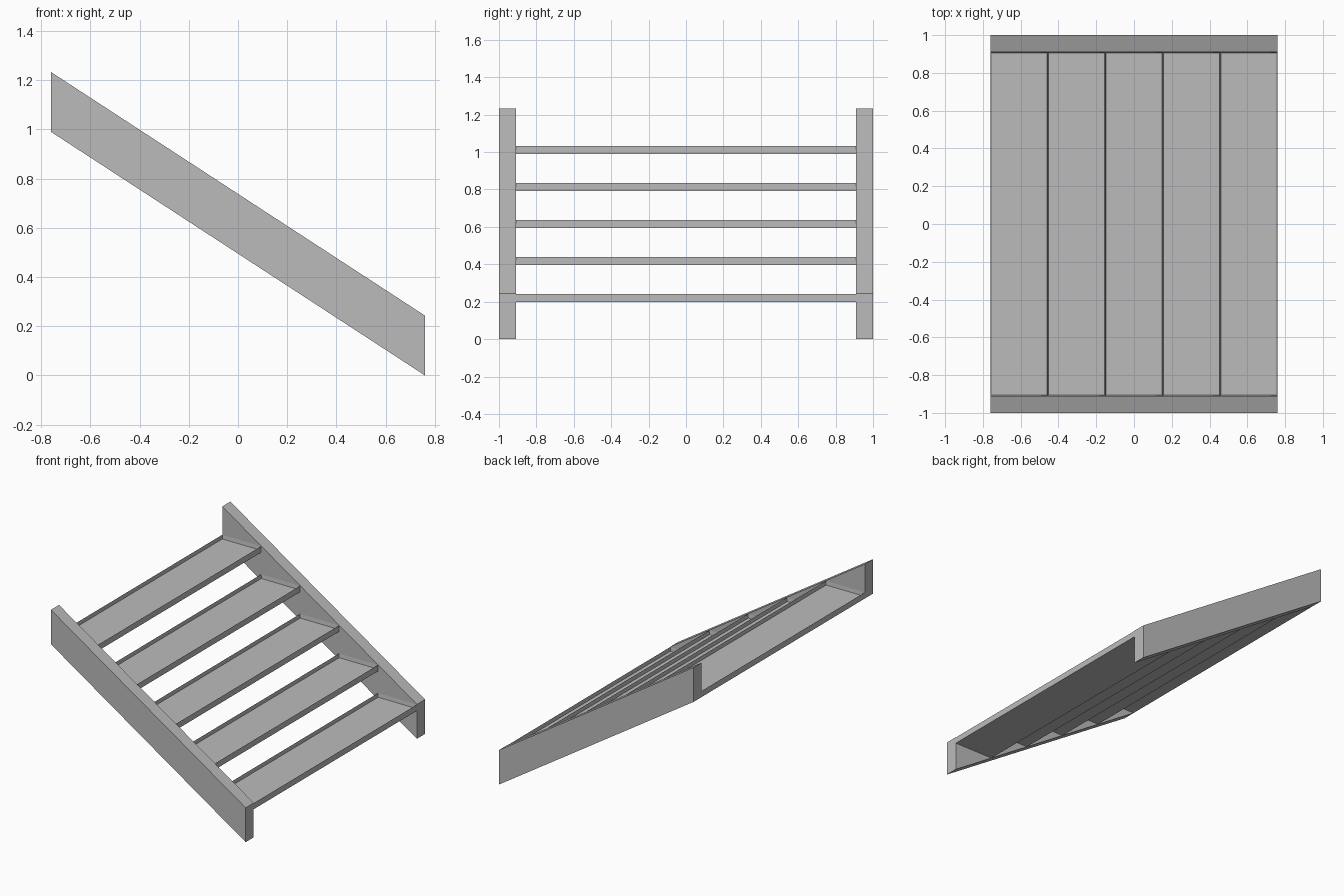
import bpy
import bmesh
from mathutils import Vector

cube = bpy.data.objects.get("Cube")
if cube:
    bpy.data.objects.remove(cube, do_unlink=True)

HALF_RUN = 0.76       # half the horizontal length
RISE = 0.99           # height gained by the lower edge
BOARD_HEIGHT = 0.243  # vertical height of the side boards
INNER, OUTER = 0.91, 1.0
STEPS = 5
THICK = 0.043

grey = bpy.data.materials.new("plain_grey")
grey.use_nodes = True
grey.diffuse_color = (0.5, 0.5, 0.5, 1)
grey.node_tree.nodes["Principled BSDF"].inputs["Base Color"].default_value = (0.5, 0.5, 0.5, 1)


def prism(name, profile, y0, y1, recess=0):
    """Extrude an x-z profile along y, optionally sinking a panel into its top."""
    bm = bmesh.new()
    base = bm.faces.new([bm.verts.new((x, y0, z)) for x, z in profile])
    side = bmesh.ops.extrude_face_region(bm, geom=[base])["geom"]
    moved = [v for v in side if isinstance(v, bmesh.types.BMVert)]
    bmesh.ops.translate(bm, verts=moved, vec=(0, y1 - y0, 0))
    bmesh.ops.recalc_face_normals(bm, faces=bm.faces)
    if recess:
        bm.normal_update()
        top = max(bm.faces, key=lambda f: f.normal.z)
        bmesh.ops.inset_region(bm, faces=[top], thickness=0.005)
        bmesh.ops.translate(bm, verts=top.verts, vec=Vector((0, 0, -recess)))
    mesh = bpy.data.meshes.new(name)
    bm.to_mesh(mesh)
    bm.free()
    mesh.materials.append(grey)
    obj = bpy.data.objects.new(name, mesh)
    bpy.context.collection.objects.link(obj)
    return obj


# Sloping side boards
slope = [(-HALF_RUN, RISE), (HALF_RUN, 0),
         (HALF_RUN, BOARD_HEIGHT), (-HALF_RUN, RISE + BOARD_HEIGHT)]
prism("front_side_board", slope, -OUTER, -INNER)
prism("back_side_board", slope, INNER, OUTER)

# Treads with a thin rim around a sunken panel
depth = 2 * HALF_RUN / STEPS
for i in range(STEPS):
    x0 = HALF_RUN - (i + 1) * depth
    x1 = x0 + depth
    z0 = (i + 1) * RISE / STEPS
    z1 = z0 + THICK
    prism(f"tread_{i + 1}", [(x0, z0), (x1, z0), (x1, z1), (x0, z1)],
          -INNER, INNER, recess=0.027)
